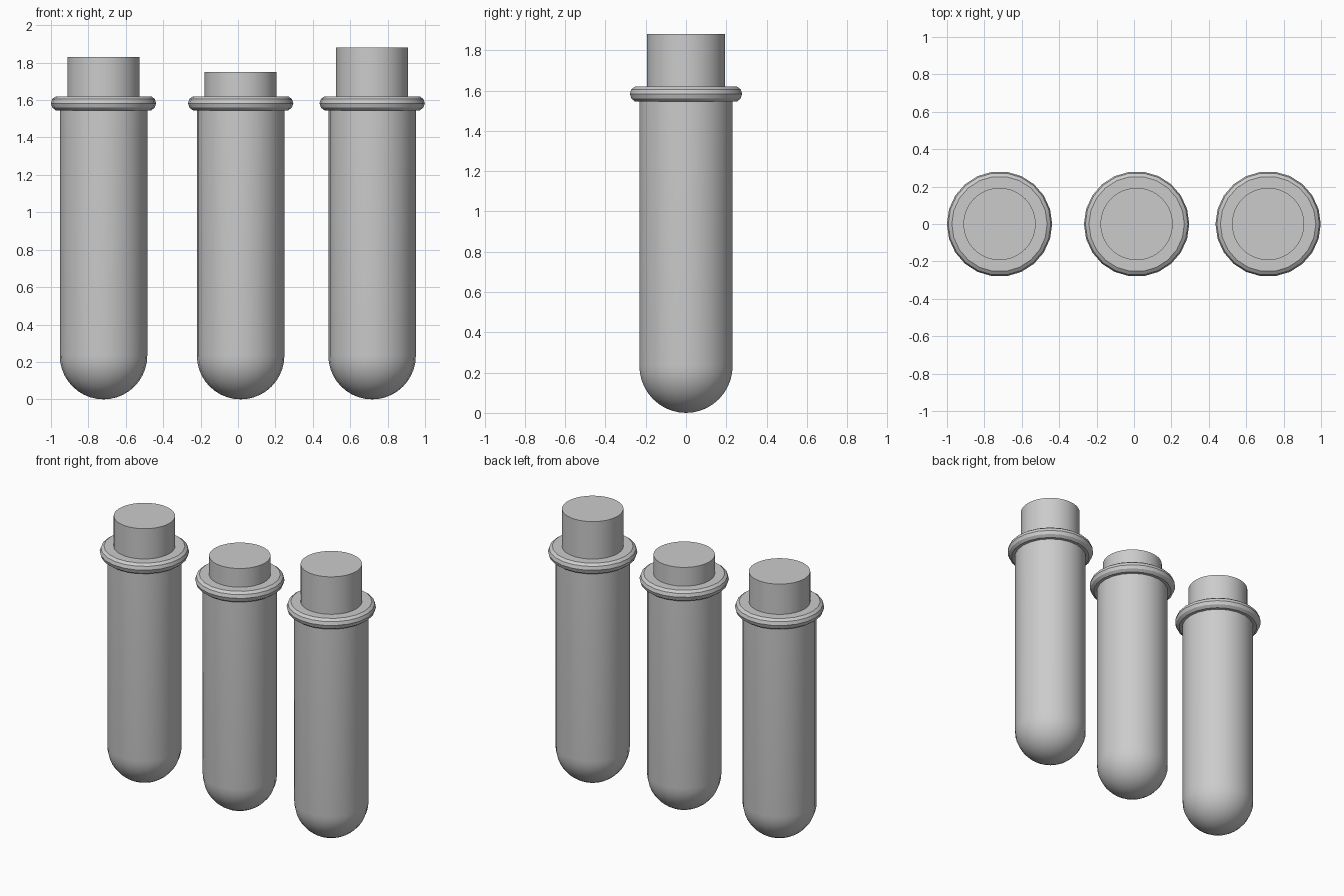
import bpy
import bmesh
from math import sin, cos, pi, radians

cube = bpy.data.objects.get("Cube")
if cube:
    bpy.data.objects.remove(cube, do_unlink=True)

grey = bpy.data.materials.new("plain grey")
grey.use_nodes = True
colour = (0.6, 0.6, 0.6, 1)
grey.diffuse_color = colour
grey.node_tree.nodes["Principled BSDF"].inputs["Base Color"].default_value = colour


def lathe(name, profile, sides, x):
    """Revolve an (r, z) profile around a vertical axis at x."""
    bm = bmesh.new()
    verts = [bm.verts.new((r, 0, z)) for r, z in profile]
    edges = [bm.edges.new(pair) for pair in zip(verts, verts[1:])]
    bmesh.ops.spin(bm, geom=verts + edges, cent=(0, 0, 0), axis=(0, 0, 1),
                   angle=2 * pi, steps=sides)
    bmesh.ops.remove_doubles(bm, verts=bm.verts[:], dist=0.0005)
    bmesh.ops.recalc_face_normals(bm, faces=bm.faces[:])
    mesh = bpy.data.meshes.new(name)
    bm.to_mesh(mesh)
    bm.free()
    mesh.materials.append(grey)
    ob = bpy.data.objects.new(name, mesh)
    ob.location.x = x
    bpy.context.collection.objects.link(ob)
    bpy.ops.object.select_all(action="DESELECT")
    ob.select_set(True)
    bpy.context.view_layer.objects.active = ob
    bpy.ops.object.shade_smooth_by_angle(angle=radians(30))
    return ob


R = 0.234       # tube radius
RIM_TOP = 1.62

# Round-bottomed tube and rounded rim
tube = [(R * sin(a), R - R * cos(a)) for a in (i * pi / 20 for i in range(11))]
tube += [(R, 1.58), (0, 1.58)]
rim = [(0, 1.545), (0.255, 1.545), (0.274, 1.56), (0.2815, 1.583),
       (0.274, 1.606), (0.255, RIM_TOP), (0, RIM_TOP)]

# Three tubes, each with a stopper pushed in to its own depth
for side, x, top in (("right", -0.719, 1.83), ("middle", 0.014, 1.75), ("left", 0.717, 1.88)):
    lathe(side + "_tube", tube, 22, x)
    lathe(side + "_rim", rim, 22, x)
    lathe(side + "_stopper", [(0, 1.6), (0.193, 1.6), (0.193, top), (0, top)], 64, x)
